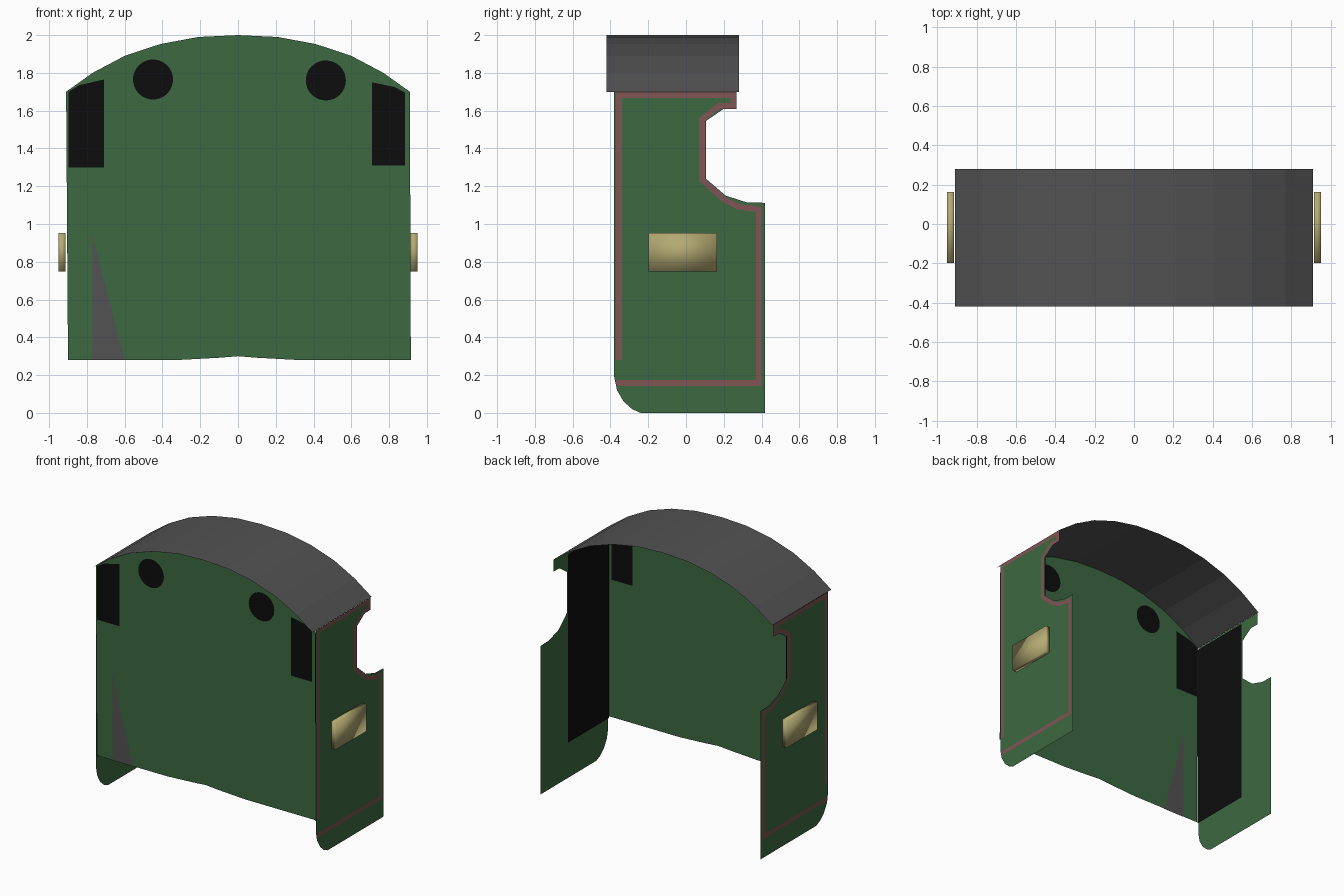
import bpy, bmesh
from mathutils import Vector

if "Cube" in bpy.data.objects:
    bpy.data.objects.remove(bpy.data.objects["Cube"])


def material(name, rgb):
    m = bpy.data.materials.new(name)
    m.diffuse_color = (*rgb, 1)
    m.use_nodes = True
    m.node_tree.nodes["Principled BSDF"].inputs["Base Color"].default_value = m.diffuse_color
    return m


GREEN = material("green_paint", (0.045, 0.14, 0.052))
GREY = material("dark_grey", (0.085, 0.085, 0.085))
BLACK = material("black", (0.004, 0.004, 0.004))
PINK = material("lining_pink", (0.22, 0.09, 0.09))
BRASS = material("brass", (0.45, 0.4, 0.17))


def add_mesh(name, verts, faces, mat):
    me = bpy.data.meshes.new(name)
    me.from_pydata([tuple(v) for v in verts], [], faces)
    me.materials.append(mat)
    ob = bpy.data.objects.new(name, me)
    bpy.context.collection.objects.link(ob)
    return ob


def sheet(name, pts, place, mat):
    """Flat outline; place() maps a 2D point to 3D."""
    return add_mesh(name, [place(a, b) for a, b in pts], [list(range(len(pts)))], mat)


def ribbon(name, path, width, place, mat):
    """Mitred strip of constant width along an open 2D path."""
    p = [Vector(q) for q in path]
    verts = []
    for i, q in enumerate(p):
        d0 = (q - p[i - 1]).normalized() if i else (p[1] - q).normalized()
        d1 = (p[i + 1] - q).normalized() if i < len(p) - 1 else d0
        n0, n1 = Vector((-d0.y, d0.x)), Vector((-d1.y, d1.x))
        m = (n0 + n1).normalized()
        off = m * (width / 2 / m.dot(n0))
        verts += [place(*(q + off)), place(*(q - off))]
    faces = [[2 * i, 2 * i + 1, 2 * i + 3, 2 * i + 2] for i in range(len(p) - 1)]
    return add_mesh(name, verts, faces, mat)


def at_y(y):
    return lambda a, b: (a, y, b)


def at_x(x):
    return lambda a, b: (x, a, b)


WALL_Y, SIDE_X = -0.383, 0.911

# Arched roof sheet
half = [(0.91, 1.7), (0.77, 1.8), (0.6, 1.89), (0.41, 1.953), (0.21, 1.99)]
arch = [(-x, z) for x, z in half] + [(0, 2.0)] + half[::-1]
n = len(arch)
add_mesh("roof", [(x, y, z) for y in (-0.42, 0.28) for x, z in arch],
         [[i, i + 1, n + i + 1, n + i] for i in range(n - 1)], GREY)

# Front wall, following the arch at the top
sheet("front_wall", arch + [(0.915, 0.28), (0.32, 0.28), (0.1, 0.292), (0, 0.3),
                            (-0.1, 0.292), (-0.32, 0.28), (-0.9, 0.28)], at_y(WALL_Y), GREEN)

# Windows and grey wedge, visible on both faces of the front wall
window_l = [(-0.897, 1.3), (-0.71, 1.3), (-0.71, 1.765), (-0.84, 1.735), (-0.897, 1.7)]
window_r = [(0.71, 1.31), (0.885, 1.31), (0.885, 1.695), (0.83, 1.725), (0.71, 1.75)]
wedge = [(-0.77, 0.94), (-0.77, 0.28), (-0.6, 0.28)]
for face, y in (("outer", WALL_Y - 0.003), ("inner", WALL_Y + 0.003)):
    sheet("side_window_left_" + face, window_l, at_y(y), BLACK)
    sheet("side_window_right_" + face, window_r, at_y(y), BLACK)
    sheet("wedge_" + face, wedge, at_y(y), GREY)
    for side, x, z in (("left", -0.45, 1.765), ("right", 0.465, 1.76)):
        bm = bmesh.new()
        bmesh.ops.create_circle(bm, cap_ends=True, radius=0.106, segments=32)
        pts = [(v.co.x + x, v.co.y + z) for v in bm.verts]
        bm.free()
        sheet("round_window_" + side + "_" + face, pts, at_y(y), BLACK)

# Side panels with doorway cutout, lining, inner black panel and brass plate
panel = [(-0.38, 1.7), (0.268, 1.7), (0.268, 1.61), (0.2, 1.61), (0.105, 1.545),
         (0.105, 1.24), (0.21, 1.15), (0.32, 1.115), (0.418, 1.112), (0.418, 0),
         (-0.24, 0), (-0.285, 0.02), (-0.33, 0.06), (-0.365, 0.12), (-0.38, 0.19)]
lining = [(-0.355, 0.28), (-0.355, 1.683), (0.25, 1.683), (0.25, 1.625), (0.175, 1.625),
          (0.085, 1.555), (0.085, 1.235), (0.2, 1.13), (0.28, 1.09), (0.385, 1.078),
          (0.385, 0.158), (-0.37, 0.158)]
inner = [(-0.38, 0.27), (0.105, 0.27), (0.105, 1.68), (-0.38, 1.68)]
for side, s in (("left", -1), ("right", 1)):
    sheet("side_panel_" + side, panel, at_x(s * SIDE_X), GREEN)
    ribbon("lining_" + side, lining, 0.03, at_x(s * (SIDE_X + 0.003)), PINK)
    sheet("inner_panel_" + side, inner, at_x(s * (SIDE_X - 0.008)), BLACK)
    bpy.ops.mesh.primitive_cube_add(size=1, location=(s * 0.932, -0.018, 0.85))
    plate = bpy.context.object
    plate.name = "brass_plate_" + side
    plate.scale = (0.036, 0.362, 0.204)
    bpy.ops.object.transform_apply(location=False, rotation=False, scale=True)
    bpy.ops.object.shade_smooth()
    plate.data.materials.append(BRASS)
